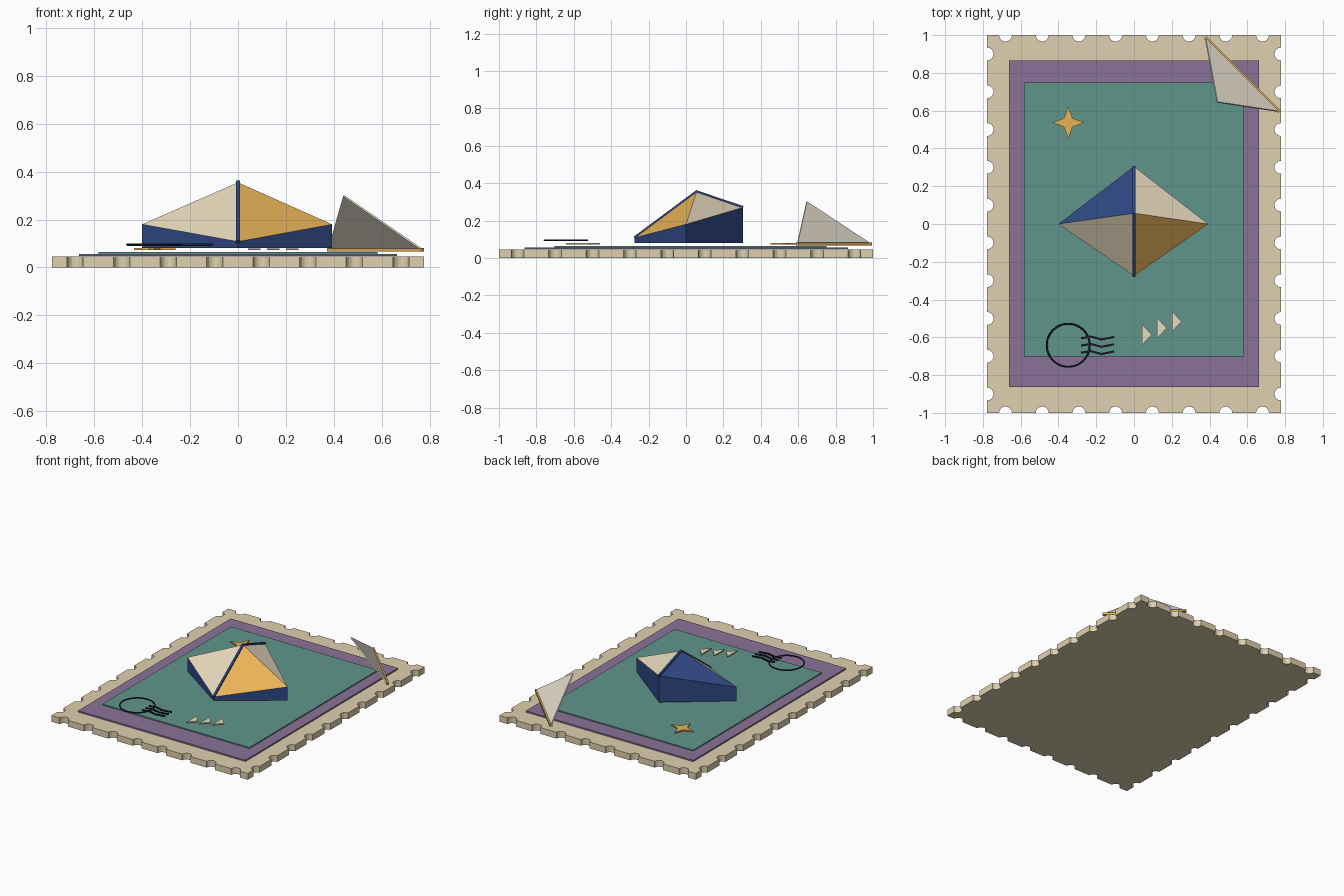
import bpy, bmesh, math
from mathutils import Vector

if "Cube" in bpy.data.objects:
    bpy.data.objects.remove(bpy.data.objects["Cube"])


def material(name, rgb):
    m = bpy.data.materials.new(name)
    m.diffuse_color = [(c / 255) ** 2.2 for c in rgb] + [1]
    m.use_nodes = True
    m.node_tree.nodes["Principled BSDF"].inputs["Base Color"].default_value = m.diffuse_color
    return m


PAPER = material("paper", (222, 208, 174))
PURPLE = material("purple", (136, 114, 150))
TEAL = material("teal", (96, 148, 138))
NAVY = material("navy", (50, 72, 128))
AMBER = material("amber", (232, 178, 88))
CREAM = material("cream", (232, 218, 188))
FOLD = material("fold_paper", (230, 222, 206))
INK = material("ink", (32, 38, 55))


def make(name, bm, *mats):
    bmesh.ops.recalc_face_normals(bm, faces=bm.faces)
    me = bpy.data.meshes.new(name)
    bm.to_mesh(me)
    bm.free()
    for m in mats:
        me.materials.append(m)
    ob = bpy.data.objects.new(name, me)
    bpy.context.collection.objects.link(ob)
    return ob


def prism(name, outline, z0, z1, mat):
    bm = bmesh.new()
    f = bm.faces.new([bm.verts.new((x, y, z0)) for x, y in outline])
    top = bmesh.ops.extrude_face_region(bm, geom=[f])["geom"]
    for v in top:
        if isinstance(v, bmesh.types.BMVert):
            v.co.z = z1
    return make(name, bm, mat)


def plate(name, x, y0, y1, z0, z1, mat):
    return prism(name, [(-x, y0), (x, y0), (x, y1), (-x, y1)], z0, z1, mat)


def bar(name, points, width, height, mat):
    """Square-section strip following a path."""
    pts = [Vector(p) for p in points]
    bm = bmesh.new()
    rings = []
    for i, p in enumerate(pts):
        d = (pts[min(i + 1, len(pts) - 1)] - pts[max(i - 1, 0)]).normalized()
        side = d.cross(Vector((0, 0, 1))).normalized() * width / 2
        up = side.cross(d).normalized() * height / 2
        rings.append([bm.verts.new(p + a * side + b * up)
                      for a, b in ((-1, -1), (1, -1), (1, 1), (-1, 1))])
    for r, s in zip(rings, rings[1:]):
        for k in range(4):
            bm.faces.new((r[k], r[k - 1], s[k - 1], s[k]))
    bm.faces.new(rings[0])
    bm.faces.new(rings[-1])
    return make(name, bm, mat)


# Perforated paper base: walk the four edges, biting half-round notches
W, H, R = 0.7775, 1.0, 0.034
corners = [Vector(c) for c in ((-W, -H), (W, -H), (W, H), (-W, H))]
outline = []
for i, count in enumerate((8, 10, 8, 10)):
    a, b = corners[i], corners[(i + 1) % 4]
    d = (b - a).normalized()
    inward = Vector((-d.y, d.x))
    outline.append(a)
    for k in range(count):
        c = a.lerp(b, (k + 0.5) / count)
        for s in range(9):
            t = math.pi * s / 8
            outline.append(c - d * R * math.cos(t) + inward * R * math.sin(t))
prism("perforated_base", outline, 0, 0.045, PAPER)

# Border and picture panels
plate("border_panel", 0.663, -0.863, 0.865, 0.047, 0.057, PURPLE)
plate("picture_panel", 0.582, -0.702, 0.75, 0.056, 0.065, TEAL)

# Faceted gem: kite footprint, vertical walls, four coloured roof facets
rim = [(-0.40, 0, 0.18), (0, -0.275, 0.108), (0.393, 0, 0.18), (0, 0.305, 0.27)]
peak = (0, 0.057, 0.355)
bm = bmesh.new()
top = [bm.verts.new(p) for p in rim]
low = [bm.verts.new((x, y, 0.081)) for x, y, z in rim]
apex = bm.verts.new(peak)
for i, m in enumerate((1, 2, 1, 0)):
    j = (i + 1) % 4
    bm.faces.new((top[i], top[j], apex)).material_index = m
    bm.faces.new((low[i], low[j], top[j], top[i]))
bm.faces.new(low)
make("faceted_gem", bm, NAVY, CREAM, AMBER)
bar("gem_ridge", [rim[1], peak, rim[3]], 0.015, 0.015, NAVY)

# Four-pointed star
prism("star", [(-0.348 + r * math.cos(k * math.pi / 4), 0.537 + r * math.sin(k * math.pi / 4))
               for k, r in enumerate((0.086, 0.032) * 4)], 0.072, 0.081, AMBER)

# Row of three pennants
for k in range(3):
    x, y = 0.042 + 0.079 * k, -0.586 + 0.035 * k
    prism(f"pennant_{k + 1}", [(x, y - 0.056), (x + 0.052, y), (x, y + 0.056)], 0.072, 0.080, CREAM)

# Postmark ring and wavy cancel lines
bpy.ops.mesh.primitive_torus_add(location=(-0.348, -0.642, 0.095), major_radius=0.114,
                                 minor_radius=0.005, major_segments=40, minor_segments=6)
ring = bpy.context.object
ring.name = "postmark_ring"
ring.data.materials.append(INK)
for k, y in enumerate((-0.602, -0.641, -0.679)):
    wave = [(-0.28, -0.003), (-0.23, 0.006), (-0.172, -0.009), (-0.105, 0.004)]
    bar(f"postmark_wave_{k + 1}", [(x, y + dy, 0.095) for x, dy in wave], 0.011, 0.009, INK)

# Folded corner flap standing on its crease
a, b, c = Vector((0.377, 0.988, 0.074)), Vector((0.77, 0.595, 0.074)), Vector((0.441, 0.645, 0.3))
n = (b - a).cross(c - a).normalized() * 0.004
bm = bmesh.new()
front = [bm.verts.new(p + n) for p in (a, b, c)]
back = [bm.verts.new(p - n) for p in (a, b, c)]
bm.faces.new(front)
bm.faces.new(back)
for k in range(3):
    bm.faces.new((front[k], front[k - 1], back[k - 1], back[k]))
make("corner_flap", bm, FOLD)
bar("flap_crease", [a, b], 0.018, 0.015, AMBER)
